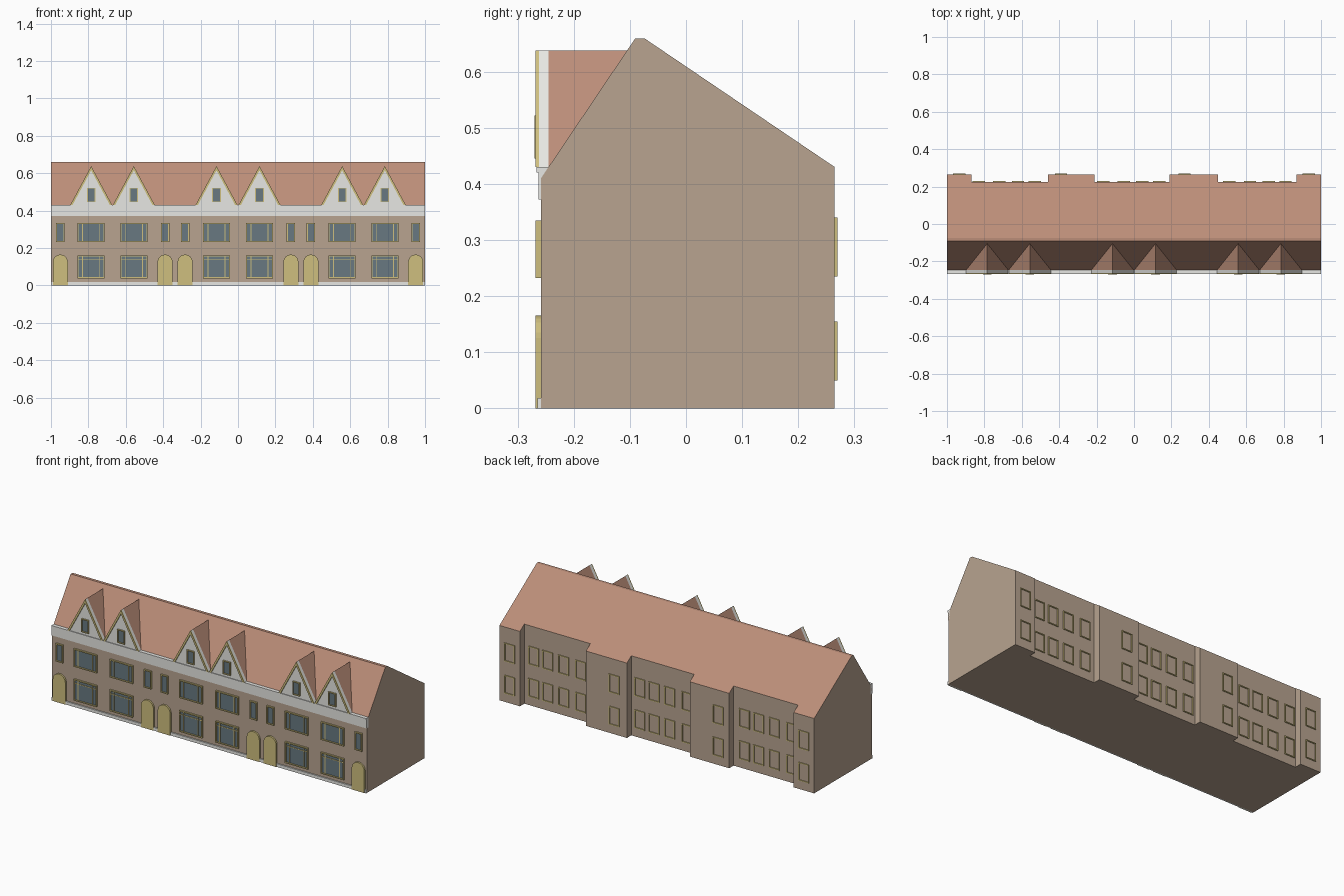
import bpy, bmesh, math
from mathutils import Vector

if "Cube" in bpy.data.objects:
    bpy.data.objects.remove(bpy.data.objects["Cube"])


def material(name, rgb):
    m = bpy.data.materials.new(name)
    m.diffuse_color = (*rgb, 1)
    m.use_nodes = True
    m.node_tree.nodes["Principled BSDF"].inputs["Base Color"].default_value = m.diffuse_color
    return m


BRICK = material("brick", (0.48, 0.37, 0.28))
TILE = material("roof_tile", (0.50, 0.27, 0.19))
WHITE = material("white_render", (0.80, 0.80, 0.77))
TRIM = material("yellow_trim", (0.62, 0.52, 0.21))
GLASS = material("glass", (0.14, 0.19, 0.22))


def finish(name, bm, *mats):
    bmesh.ops.recalc_face_normals(bm, faces=bm.faces)
    me = bpy.data.meshes.new(name)
    bm.to_mesh(me)
    bm.free()
    ob = bpy.data.objects.new(name, me)
    for m in mats:
        me.materials.append(m)
    bpy.context.collection.objects.link(ob)
    return ob


def prism(bm, points, offset):
    """Extrude a closed polygon of 3D points along an offset vector."""
    face = bm.faces.new([bm.verts.new(p) for p in points])
    out = bmesh.ops.extrude_face_region(bm, geom=[face], use_keep_orig=True)
    verts = [g for g in out["geom"] if isinstance(g, bmesh.types.BMVert)]
    bmesh.ops.translate(bm, verts=verts, vec=Vector(offset))


def box(bm, x0, x1, y0, y1, z0, z1):
    prism(bm, [(x0, y0, z0), (x1, y0, z0), (x1, y0, z1), (x0, y0, z1)], (0, y1 - y0, 0))


def front_prisms(name, outlines, y0, y1, mat):
    """Several x-z outlines extruded from y0 to y1."""
    bm = bmesh.new()
    for pts in outlines:
        prism(bm, [(x, y0, z) for x, z in pts], (0, y1 - y0, 0))
    return finish(name, bm, mat)


def window(frame, glass, cx, wall, out, w, z0, z1, t=0.006, mullions=(), transom=None):
    """Frame bars and a pane standing off a wall; out is -1 (front) or 1 (back)."""
    ya, yb = wall, wall + out * 0.010
    x0, x1 = cx - w / 2, cx + w / 2
    box(glass, x0 + t, x1 - t, ya, wall + out * 0.004, z0 + t, z1 - t)
    box(frame, x0, x1, ya, yb, z0, z0 + t)
    box(frame, x0, x1, ya, yb, z1 - t, z1)
    for x in (x0, x1 - t):
        box(frame, x, x + t, ya, yb, z0 + t, z1 - t)
    for m in mullions:
        box(frame, cx + m - 0.002, cx + m + 0.002, ya, wall + out * 0.008, z0 + t, z1 - t)
    if transom:
        box(frame, x0 + t, x1 - t, ya, wall + out * 0.007, transom - 0.002, transom + 0.002)


FRONT, BACK, RECESS = -0.258, 0.265, 0.225

# Main body: stepped footprint raised, then sliced by the roof planes
steps = [(1, 0.87), (0.45, 0.19), (-0.21, -0.46), (-0.87, -1)]
foot = [(-1, FRONT), (1, FRONT)]
for i, (a, b) in enumerate(steps):
    if i > 0:
        foot.append((a, RECESS))
    foot += [(a, BACK), (b, BACK)]
    if i < 3:
        foot.append((b, RECESS))
bm = bmesh.new()
prism(bm, [(x, y, 0) for x, y in foot], (0, 0, 1))
roof_planes = [((0, -0.245, 0.43), (0, -0.23, 0.155)),
               ((0, -0.08, 0.659), (0, 0, 1)),
               ((0, BACK, 0.43), (0, 0.23, 0.34))]
for co, no in roof_planes:
    cut = bmesh.ops.bisect_plane(bm, geom=bm.verts[:] + bm.edges[:] + bm.faces[:],
                                 plane_co=co, plane_no=no, clear_outer=True)
    rim = [g for g in cut["geom_cut"] if isinstance(g, bmesh.types.BMEdge)]
    bmesh.ops.edgenet_fill(bm, edges=rim)
bmesh.ops.recalc_face_normals(bm, faces=bm.faces)
for f in bm.faces:
    f.material_index = 1 if f.normal.z > 0.1 else 0
finish("house_walls_and_roof", bm, BRICK, TILE)

# Cornice band and plinth along the front
bm = bmesh.new()
box(bm, -1, 1, -0.263, -0.245, 0.372, 0.42)
box(bm, -1, 1, -0.266, -0.245, 0.42, 0.43)
finish("cornice", bm, WHITE)
bm = bmesh.new()
box(bm, -1, 1, -0.265, FRONT, 0, 0.018)
finish("plinth", bm, WHITE)

# Front windows
big = [s * x for s in (-1, 1) for x in (0.115, 0.557, 0.785)]
small = [s * x for s in (-1, 1) for x in (0.283, 0.39, 0.95)]
frame, glass = bmesh.new(), bmesh.new()
for x in big:
    window(frame, glass, x, FRONT, -1, 0.145, 0.038, 0.16, mullions=(-0.046, 0.046), transom=0.137)
    window(frame, glass, x, FRONT, -1, 0.145, 0.232, 0.335, mullions=(-0.046, 0.046))
for x in small:
    window(frame, glass, x, FRONT, -1, 0.046, 0.232, 0.335)
finish("front_window_frames", frame, TRIM)
finish("front_window_panes", glass, GLASS)

# Arched front doors
doors = []
for x in small:
    arch = [(x + 0.04 * math.cos(a), 0.125 + 0.04 * math.sin(a))
            for a in (math.pi * i / 12 for i in range(13))]
    doors.append([(x - 0.04, 0), (x + 0.04, 0)] + arch)
front_prisms("front_doors", doors, -0.268, FRONT, TRIM)

# Back windows: one in each projecting bay, four in each recess
frame, glass = bmesh.new(), bmesh.new()
bays = [(x, BACK) for x in (0.935, 0.27, -0.39, -0.935)]
for start in (0.81, 0.135, -0.53):
    bays += [(start - d, RECESS) for d in (0, 0.09, 0.19, 0.30)]
for x, wall in bays:
    for z in (0.05, 0.235):
        window(frame, glass, x, wall - 0.005, 1, 0.066, z, z + 0.105, t=0.005)
finish("back_window_frames", frame, TRIM)
finish("back_window_panes", glass, GLASS)

# Gabled dormers
BASE, APEX, HALF = 0.43, 0.638, 0.112


def tri(x, inset=0.0):
    k = 1 - inset
    return [(x - HALF * k, BASE), (x + HALF * k, BASE), (x, BASE + (APEX - BASE) * k)]


bm = bmesh.new()
for x in big:
    # Two roof slopes running back until they meet the main roof
    corners = [bm.verts.new(p) for p in ((x - HALF, -0.245, BASE), (x + HALF, -0.245, BASE),
                                         (x, -0.245, APEX), (x, -0.1045, APEX))]
    l, r, a, b = corners
    for f in ((l, a, b), (r, b, a), (l, r, a), (l, b, r)):
        bm.faces.new(f)
finish("dormer_roofs", bm, TILE)
front_prisms("dormer_gables", [tri(x) for x in big], -0.262, -0.245, WHITE)
rakes = []
for x in big:
    (l, r, a), (li, ri, ai) = tri(x), tri(x, 0.11)
    rakes += [[l, li, ai, a], [r, a, ai, ri]]
front_prisms("dormer_rake_trim", rakes, -0.268, -0.262, TRIM)
frame, glass = bmesh.new(), bmesh.new()
for x in big:
    window(frame, glass, x, -0.260, -1, 0.046, 0.445, 0.522, t=0.005)
finish("dormer_window_frames", frame, TRIM)
finish("dormer_window_panes", glass, GLASS)
